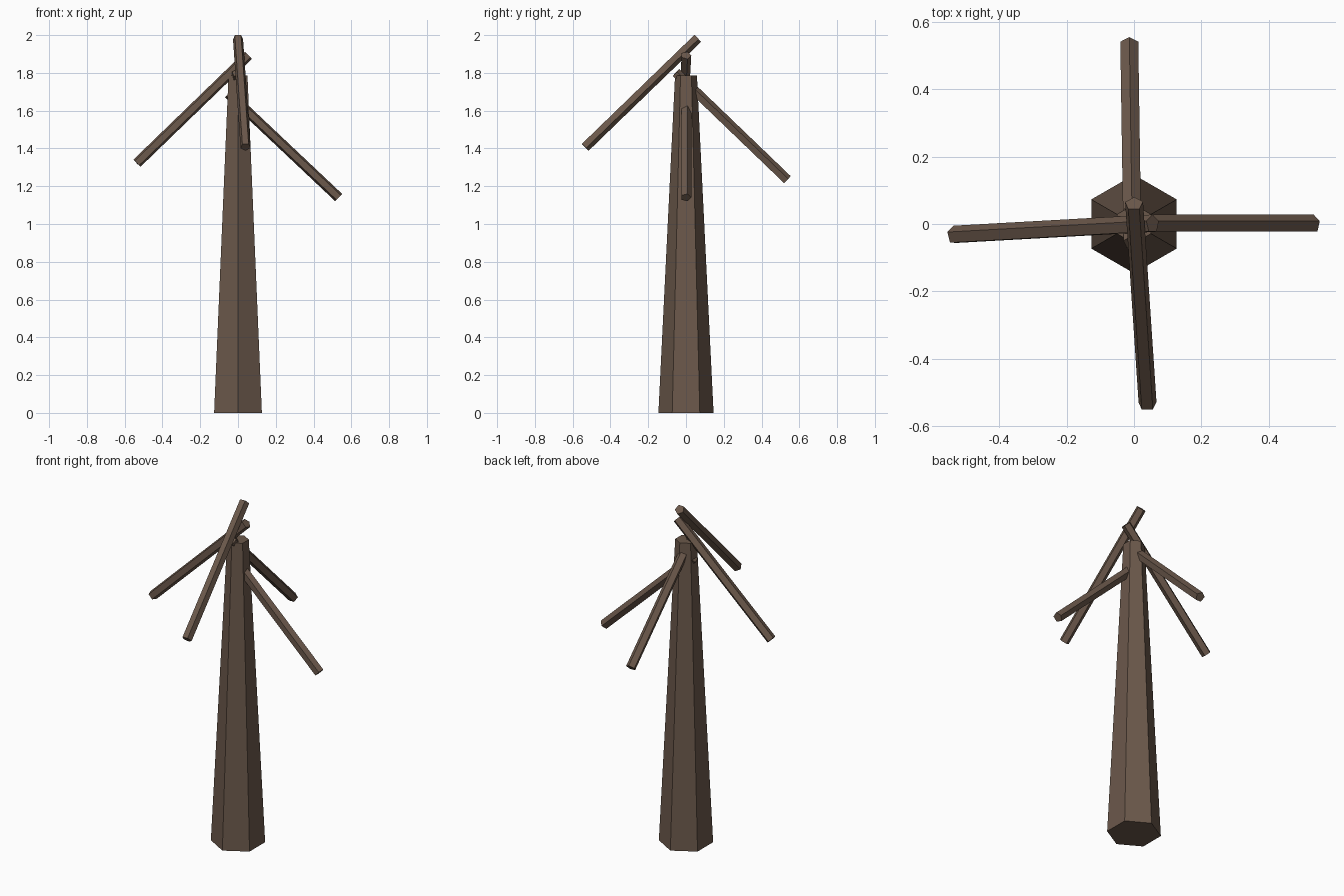
import bpy
import bmesh
from math import pi
from mathutils import Matrix, Vector

cube = bpy.data.objects.get("Cube")
if cube:
    bpy.data.objects.remove(cube, do_unlink=True)

# Bark colour shared by every part
bark = bpy.data.materials.new("bark_brown")
bark.use_nodes = True
colour = (0.147, 0.098, 0.07, 1)
bark.diffuse_color = colour
bark.node_tree.nodes["Principled BSDF"].inputs["Base Color"].default_value = colour


def tapered_pole(name, start, end, sides, r_start, r_end):
    """Flat-sided pole from start to end, with a corner facing +y."""
    start, end = Vector(start), Vector(end)
    axis = end - start
    up = axis if axis.z > 0 else -axis
    tilt = Vector((0, 0, 1)).rotation_difference(up).to_matrix().to_4x4()
    low, high = (r_start, r_end) if axis.z > 0 else (r_end, r_start)
    bm = bmesh.new()
    bmesh.ops.create_cone(bm, cap_ends=True, segments=sides, radius1=low,
                          radius2=high, depth=axis.length)
    # Turn the first corner to +y before tilting the pole
    corner = max(bm.verts, key=lambda v: v.co.y).co
    turn = Matrix.Rotation(pi / 2 - Vector((1, 0)).angle(corner.xy), 4, "Z")
    if corner.x < 0:
        turn.invert()
        turn = Matrix.Rotation(-abs(pi / 2 - Vector((1, 0)).angle(corner.xy)), 4, "Z")
    bm.transform(Matrix.Translation((start + end) / 2) @ tilt @ turn)
    mesh = bpy.data.meshes.new(name)
    bm.to_mesh(mesh)
    bm.free()
    mesh.materials.append(bark)
    obj = bpy.data.objects.new(name, mesh)
    bpy.context.collection.objects.link(obj)
    return obj


# Six-sided trunk
tapered_pole("trunk", (0, 0, 0), (0, 0, 1.785), 6, 0.146, 0.058)

# Four drooping five-sided branches, each crossing the trunk near its top
branches = {
    "left_branch": ((-0.05, 0, 1.69), (0.533, 0, 1.14)),
    "right_branch": ((0.055, 0, 1.893), (-0.535, -0.033, 1.322)),
    "front_branch": ((0, 0.06, 1.984), (0.04, -0.535, 1.408)),
    "back_branch": ((-0.005, -0.055, 1.8), (-0.014, 0.535, 1.233)),
}
for name, (start, end) in branches.items():
    tapered_pole(name, start, end, 5, 0.028, 0.028)
